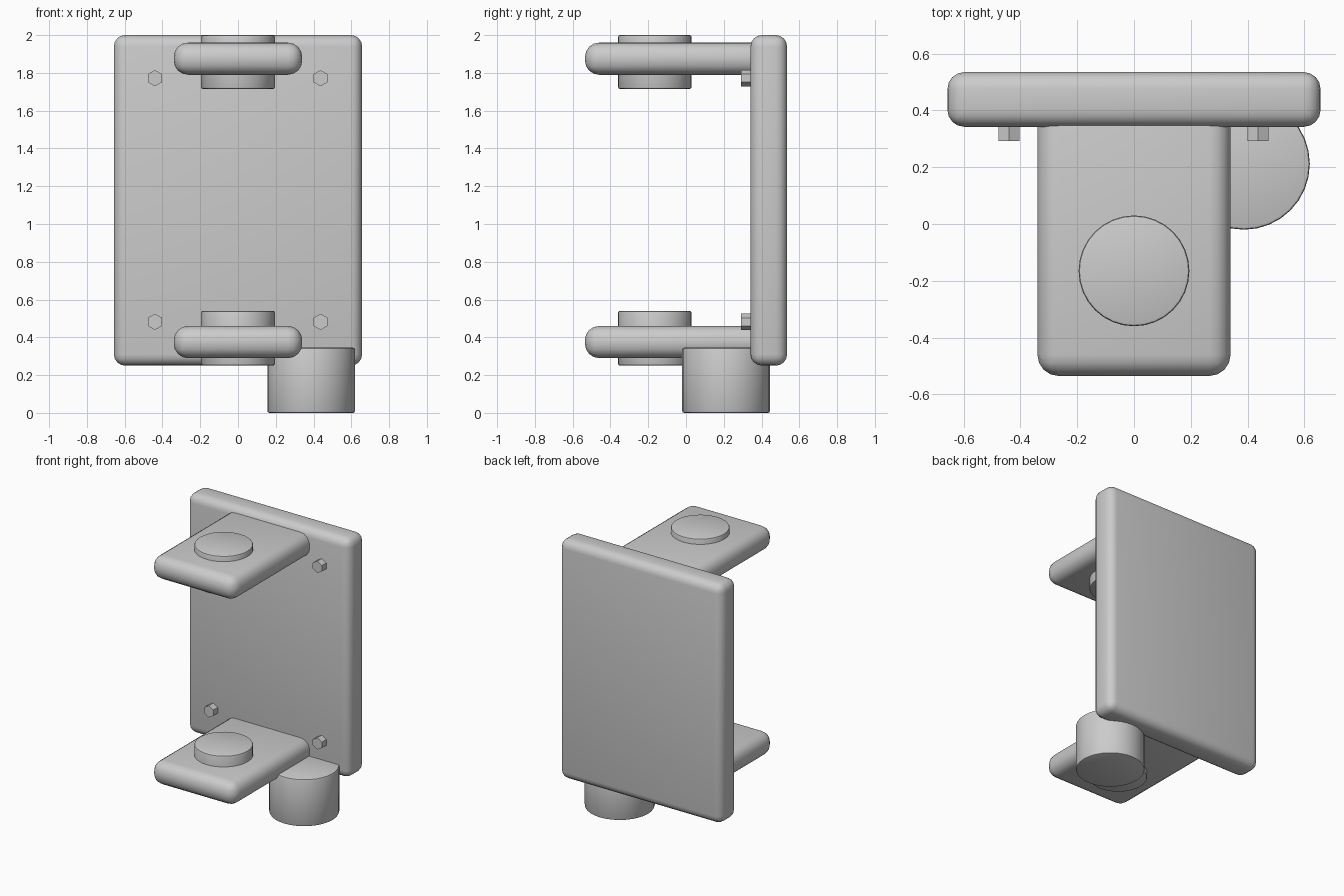
import bpy, math

if "Cube" in bpy.data.objects:
    bpy.data.objects.remove(bpy.data.objects["Cube"])

grey = bpy.data.materials.new("plain_grey")
grey.diffuse_color = (0.6, 0.6, 0.6, 1)
grey.use_nodes = True
grey.node_tree.nodes["Principled BSDF"].inputs["Base Color"].default_value = grey.diffuse_color


def finish(name, bevel, segments):
    """Name the active part, bevel its edges and smooth it."""
    ob = bpy.context.object
    ob.name = name
    ob.data.materials.append(grey)
    bpy.ops.object.transform_apply(location=False, rotation=True, scale=True)
    if bevel:
        mod = ob.modifiers.new("rounded_edges", 'BEVEL')
        mod.width, mod.segments = bevel, segments
        mod.limit_method, mod.angle_limit = 'ANGLE', math.radians(40)
        bpy.ops.object.modifier_apply(modifier=mod.name)
        bpy.ops.object.shade_smooth_by_angle(angle=math.radians(35))
    return ob


def box(name, low, high, bevel):
    mid = [(a + b) / 2 for a, b in zip(low, high)]
    bpy.ops.mesh.primitive_cube_add(size=1, location=mid)
    bpy.context.object.scale = [b - a for a, b in zip(low, high)]
    return finish(name, bevel, 4)


def disc(name, x, y, radius, z0, z1):
    bpy.ops.mesh.primitive_cylinder_add(vertices=32, radius=radius, depth=z1 - z0,
                                        location=(x, y, (z0 + z1) / 2))
    return finish(name, 0.01, 2)


# Upright back plate
box("back_plate", (-0.657, 0.342, 0.25), (0.657, 0.535, 2.0), 0.06)

# Two arms, each with a round pad running through it
for level, arm_z, pad in (("lower", 0.29, (0.25, 0.54)), ("upper", 1.79, (1.715, 2.0))):
    box(level + "_arm", (-0.34, -0.535, arm_z), (0.34, 0.42, arm_z + 0.17), 0.075)
    disc(level + "_pad", 0, -0.165, 0.195, *pad)

# Drum under the lower right corner
disc("drum", 0.387, 0.212, 0.232, 0, 0.345)

# Hexagonal bolt heads on the plate
for x in (-0.44, 0.437):
    for z in (0.482, 1.772):
        bpy.ops.mesh.primitive_cylinder_add(vertices=6, radius=0.043, depth=0.09,
                                            location=(x, 0.337, z),
                                            rotation=(math.pi / 2, 0, 0))
        finish("bolt", 0, 1)
